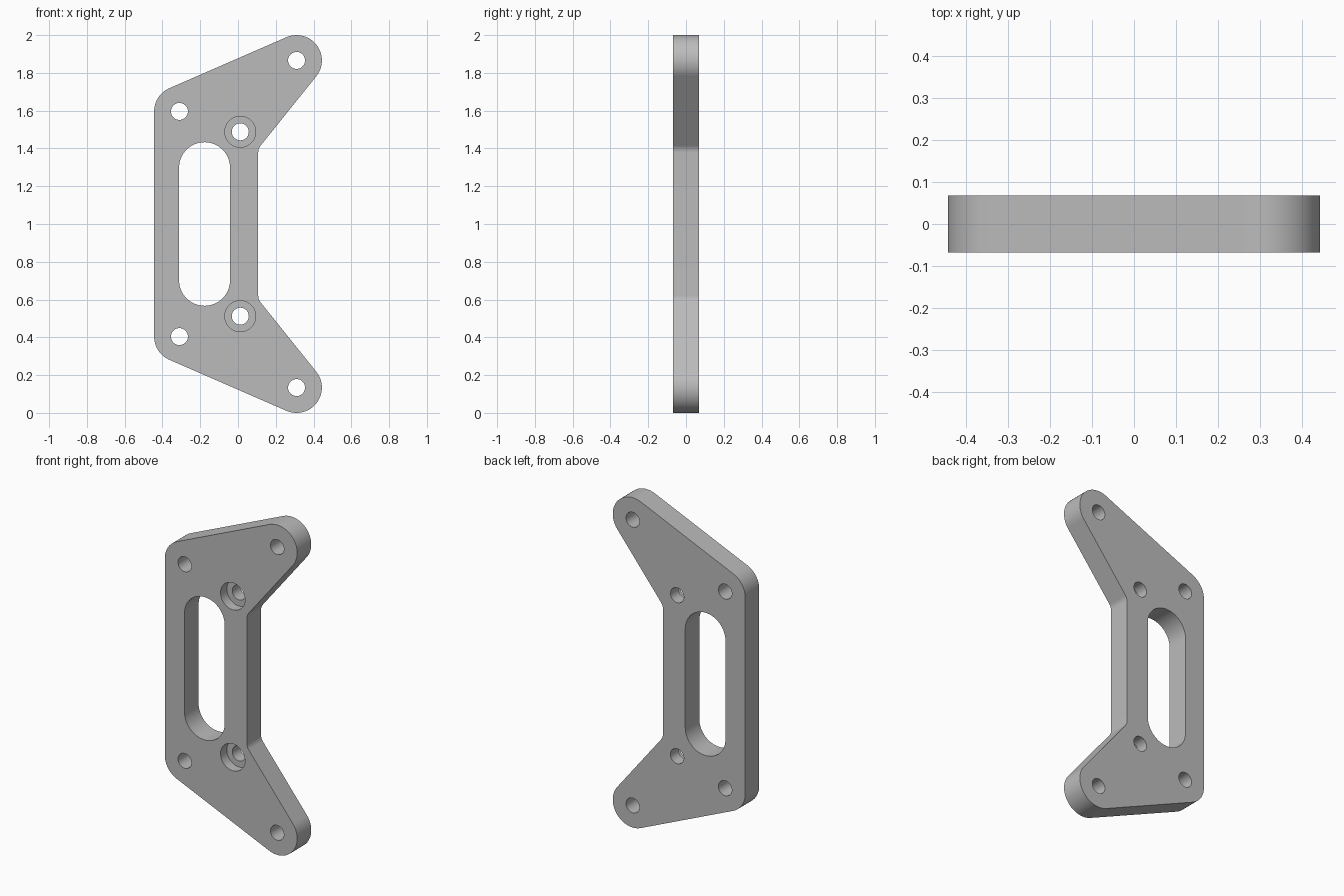
import bpy
import bmesh
from math import radians, degrees, atan2, cos, sin, tan

cube = bpy.data.objects.get("Cube")
if cube:
    bpy.data.objects.remove(cube, do_unlink=True)

HALF = 0.0675                 # half the plate thickness
ROUND = 0.134                 # outer corner radius
TIP = (0.31, 0.866)           # centres, heights measured from mid plate
CORNER = (-0.31, 0.596)
BORE = (0.012, 0.488)
WAIST = 0.107


def arc(centre, r, start, end, steps):
    """Points along an arc, angles in degrees."""
    return [(centre[0] + r * cos(radians(start + (end - start) * i / steps)),
             centre[1] + r * sin(radians(start + (end - start) * i / steps)))
            for i in range(steps + 1)]


def prism(name, points, front, back):
    """Extrude an x-z outline from y = front to y = back."""
    bm = bmesh.new()
    face = bm.faces.new([bm.verts.new((x, front, z + 1)) for x, z in points])
    new = bmesh.ops.extrude_face_region(bm, geom=[face])["geom"]
    bmesh.ops.translate(bm, vec=(0, back - front, 0),
                        verts=[v for v in new if isinstance(v, bmesh.types.BMVert)])
    bmesh.ops.recalc_face_normals(bm, faces=bm.faces)
    mesh = bpy.data.meshes.new(name)
    bm.to_mesh(mesh)
    bm.free()
    obj = bpy.data.objects.new(name, mesh)
    bpy.context.collection.objects.link(obj)
    return obj


def cut(target, points, front=-0.2, back=0.2):
    """Subtract an extruded outline and discard the cutter."""
    cutter = prism("cutter", points, front, back)
    cutter.hide_render = True
    mod = target.modifiers.new("cut", "BOOLEAN")
    mod.operation = "DIFFERENCE"
    mod.solver = "EXACT"
    mod.object = cutter
    bpy.context.view_layer.objects.active = target
    bpy.ops.object.modifier_apply(modifier=mod.name)
    bpy.data.objects.remove(cutter, do_unlink=True)


def circle(centre, r, steps=40):
    return arc(centre, r, 0, 360, steps)[:-1]


# Upper outline: waist fillet, arm tip, outer corner; mirrored below
slope = degrees(atan2(TIP[1] - CORNER[1], TIP[0] - CORNER[0])) + 90
lean = 38.6
fillet = 0.06
elbow = (WAIST + fillet, 0.399 - fillet * tan(radians(lean / 2)))
upper = (arc(elbow, fillet, 180, 180 - lean, 6)
         + arc(TIP, ROUND, -lean, slope, 32)
         + arc(CORNER, ROUND, slope, 180, 16))
lower = [(x, -z) for x, z in reversed(upper)]
plate = prism("bracket_plate", upper + lower, -HALF, HALF)

# Long slot with round ends
slot_x, slot_z = -0.177, 0.298
cut(plate, arc((slot_x, slot_z), 0.135, 0, 180, 32)
    + arc((slot_x, -slot_z), 0.135, 180, 360, 32))

# Through holes and front counterbores, top and bottom
for side in (1, -1):
    for x, z in (TIP, CORNER, BORE):
        cut(plate, circle((x, side * z), 0.045))
    cut(plate, circle((BORE[0], side * BORE[1]), 0.082), -0.2, -HALF + 0.06)

# Plain grey finish
grey = bpy.data.materials.new("plain_grey")
grey.use_nodes = True
colour = (0.5, 0.5, 0.5, 1)
grey.diffuse_color = colour
grey.node_tree.nodes["Principled BSDF"].inputs["Base Color"].default_value = colour
plate.data.materials.clear()
plate.data.materials.append(grey)
for poly in plate.data.polygons:
    poly.material_index = 0

bpy.ops.object.select_all(action="DESELECT")
plate.select_set(True)
bpy.context.view_layer.objects.active = plate
bpy.ops.object.shade_smooth_by_angle(angle=radians(30))
